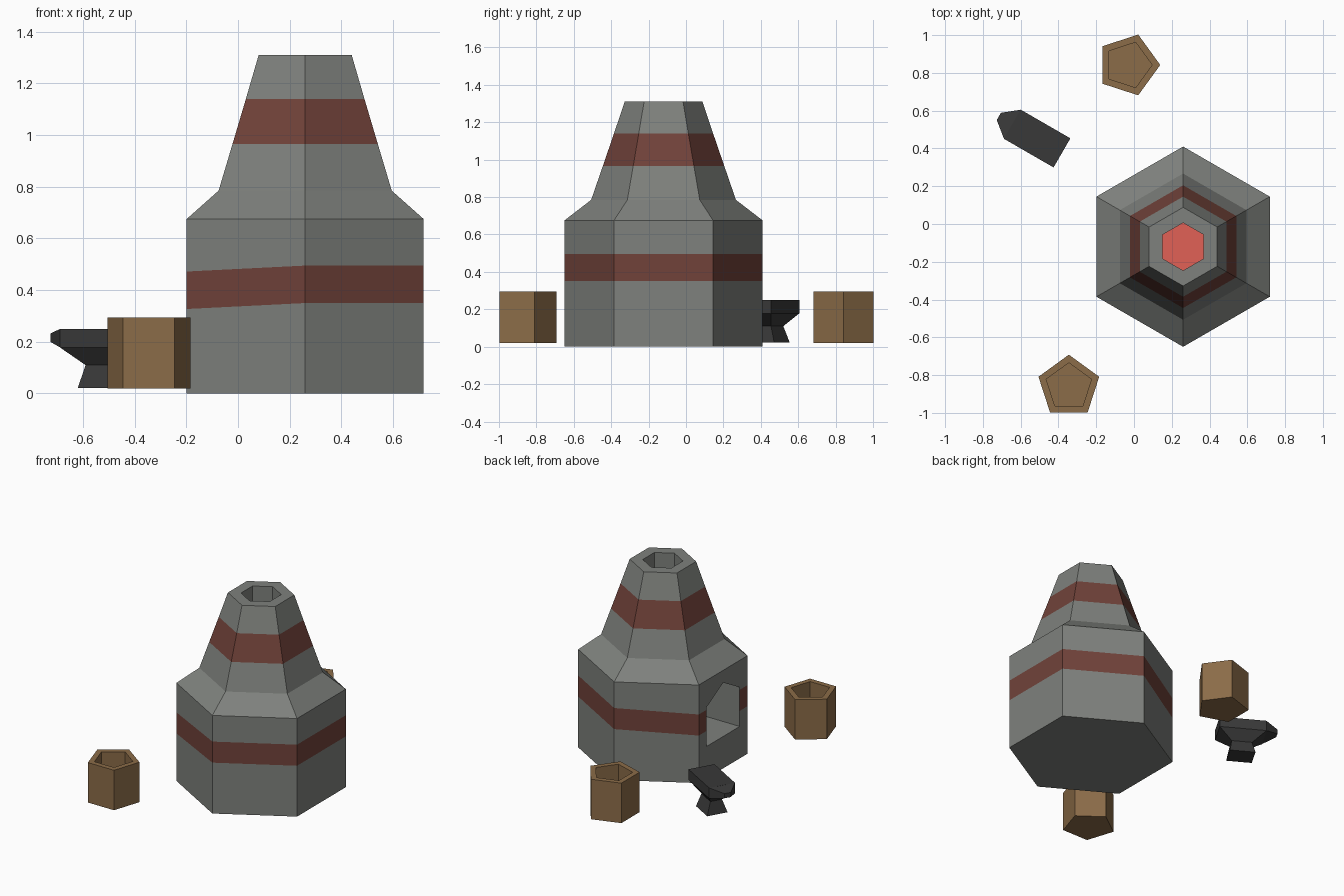
import bpy, bmesh
from math import radians, cos, sin
from mathutils import Vector

if "Cube" in bpy.data.objects:
    bpy.data.objects.remove(bpy.data.objects["Cube"])


def material(name, rgb):
    m = bpy.data.materials.new(name)
    m.use_nodes = True
    m.diffuse_color = (*rgb, 1)
    bsdf = next(n for n in m.node_tree.nodes if n.type == 'BSDF_PRINCIPLED')
    bsdf.inputs["Base Color"].default_value = (*rgb, 1)
    return m


stone = material("grey stone", (0.21, 0.22, 0.205))
brick = material("dark red band", (0.165, 0.055, 0.042))
ember = material("glowing ember", (0.75, 0.12, 0.092))
wood = material("brown wood", (0.26, 0.15, 0.065))
iron = material("black iron", (0.04, 0.04, 0.04))


def polygon(radius, z, sides, turn):
    angles = [radians(turn + 360 * i / sides) for i in range(sides)]
    return [Vector((radius * cos(a), radius * sin(a), z)) for a in angles]


def rectangle(length, width, z):
    return [Vector((x * length, y * width, z))
            for x, y in ((1, -1), (1, 1), (-1, 1), (-1, -1))]


def loft(name, rings, mats, location=(0, 0, 0), turn=0, bands=()):
    """Skin a stack of rings and cap both ends; bands use the second material."""
    bm = bmesh.new()
    loops = [[bm.verts.new(p) for p in ring] for ring in rings]
    n = len(loops[0])
    for level, (a, b) in enumerate(zip(loops, loops[1:])):
        for i in range(n):
            j = (i + 1) % n
            f = bm.faces.new((a[i], a[j], b[j], b[i]))
            f.material_index = int(level in bands)
    bm.faces.new(loops[0][::-1])
    bm.faces.new(loops[-1])
    bmesh.ops.recalc_face_normals(bm, faces=bm.faces)
    mesh = bpy.data.meshes.new(name)
    bm.to_mesh(mesh)
    bm.free()
    for m in mats:
        mesh.materials.append(m)
    ob = bpy.data.objects.new(name, mesh)
    ob.location = location
    ob.rotation_euler.z = radians(turn)
    bpy.context.collection.objects.link(ob)
    return ob


def carve(target, cutter):
    mod = target.modifiers.new("carve", 'BOOLEAN')
    mod.operation = 'DIFFERENCE'
    mod.solver = 'EXACT'
    mod.object = cutter
    bpy.context.view_layer.objects.active = target
    bpy.ops.object.modifier_apply(modifier=mod.name)
    bpy.data.objects.remove(cutter)


# Furnace: six-sided body and tapering chimney with two painted bands
centre = (0.26, -0.12, 0)
profile = [(0.53, 0), (0.53, 0.35), (0.53, 0.495), (0.53, 0.675),
           (0.387, 0.785), (0.325, 0.965), (0.265, 1.14), (0.208, 1.31)]
rings = [polygon(r, z, 6, 30) for r, z in profile]
for ring in rings[1:3]:
    for p in ring:
        if p.x < -0.4:
            p.z -= 0.023   # band dips on the mouth side
furnace = loft("furnace", rings, [stone, brick], centre, bands=(1, 5))

# Fire chamber with a pointed mouth
mouth = [(-0.18, 0.22), (0.18, 0.22), (0.18, 0.49), (0, 0.59), (-0.18, 0.49)]
chamber = loft("chamber_cutter",
               [[Vector((x, y, z)) for y, z in mouth] for x in (-0.6, 0.2)],
               [stone], centre)
carve(furnace, chamber)

# Chimney flue
flue = loft("flue_cutter", [polygon(0.126, z, 6, 30) for z in (0.4, 1.4)],
            [stone], centre)
carve(furnace, flue)

# Ember bed below the flue
loft("ember_bed", [polygon(0.15, z, 6, 30) for z in (0.215, 0.235)],
     [ember], centre)

# Open five-sided tubs
for name, x, y, turn in (("back_tub", -0.03, 0.842, 0),
                         ("front_tub", -0.345, -0.861, 90)):
    shape = [(0.169, 0.02), (0.169, 0.295), (0.126, 0.295), (0.126, 0.09)]
    loft(name, [polygon(r, z, 5, 0) for r, z in shape], [wood], (x, y, 0), turn)

# Anvil: flared foot, narrow waist, wide head
spot = (-0.513, 0.4525, 0)
sections = [(0.083, 0.07, 0.022), (0.066, 0.04, 0.11),
            (0.152, 0.089, 0.178), (0.152, 0.089, 0.25)]
loft("anvil", [rectangle(*s) for s in sections], [iron], spot, 150)

# Anvil horn tapering from the end of the head
horn = [(0.151, 0.089, 0.178, 0.25), (0.234, 0.022, 0.2, 0.232)]
loft("anvil_horn",
     [[Vector((x, -w, lo)), Vector((x, w, lo)), Vector((x, w, hi)), Vector((x, -w, hi))]
      for x, w, lo, hi in horn], [iron], spot, 150)
